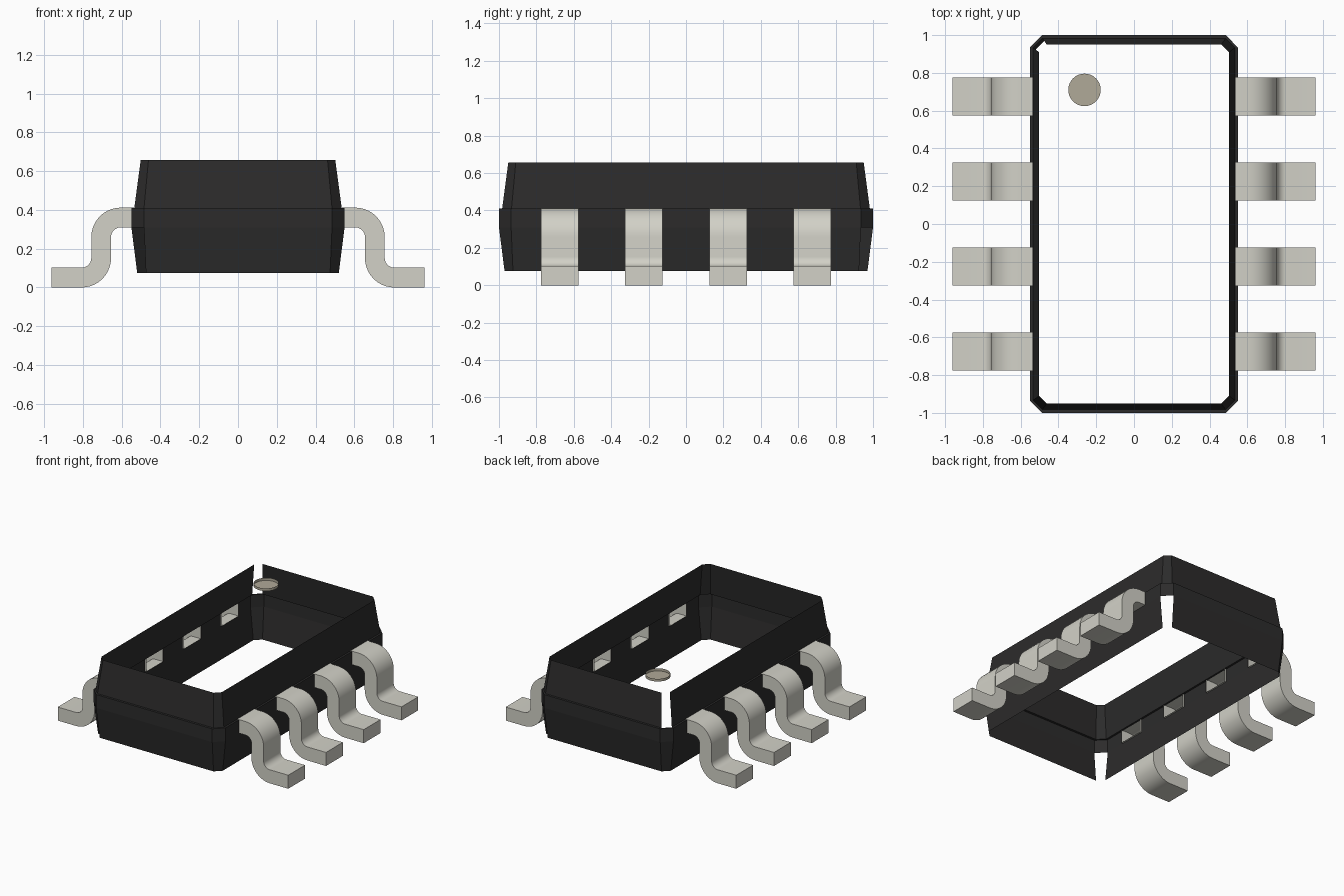
import bpy
import bmesh
from math import pi, sin, cos, radians

cube = bpy.data.objects.get("Cube")
if cube:
    bpy.data.objects.remove(cube, do_unlink=True)


def material(name, color):
    mat = bpy.data.materials.new(name)
    mat.use_nodes = True
    rgba = (*color, 1)
    mat.diffuse_color = rgba
    mat.node_tree.nodes["Principled BSDF"].inputs["Base Color"].default_value = rgba
    return mat


black = material("black_plastic", (0.025, 0.0245, 0.0245))
metal = material("pin_metal", (0.645, 0.638, 0.573))
brown = material("light_brown_mark", (0.435, 0.398, 0.316))


def finish(name, bm, mat, smooth=False):
    mesh = bpy.data.meshes.new(name)
    bm.to_mesh(mesh)
    bm.free()
    obj = bpy.data.objects.new(name, mesh)
    bpy.context.collection.objects.link(obj)
    mesh.materials.append(mat)
    if smooth:
        bpy.ops.object.select_all(action="DESELECT")
        obj.select_set(True)
        bpy.context.view_layer.objects.active = obj
        bpy.ops.object.shade_smooth_by_angle(angle=radians(30))
    return obj


LEG_Y = [-0.675, -0.225, 0.225, 0.675]
HALF = 0.1


# Body shell: chamfered rectangular rings, open at top and bottom
def ring(z, hx, hy, c):
    return [(hx - c, -hy, z), (hx, c - hy, z), (hx, hy - c, z), (hx - c, hy, z),
            (c - hx, hy, z), (-hx, hy - c, z), (-hx, c - hy, z), (c - hx, -hy, z)]


sections = [ring(0.075, 0.52, 0.97, 0.045),
            ring(0.31, 0.55, 1.0, 0.065),
            ring(0.41, 0.55, 1.0, 0.065),
            ring(0.41, 0.535, 0.983, 0.05),
            ring(0.657, 0.502, 0.95, 0.04)]
LOWER, BAND, UPPER = 0, 1, 3
RIGHT_WALL, LEFT_WALL = 1, 5
open_corners = {(LOWER, 2), (LOWER, 6), (UPPER, 4)}

bm = bmesh.new()


def quad(points):
    bm.faces.new([bm.verts.new(p) for p in points])


for level in range(len(sections) - 1):
    lo, hi = sections[level], sections[level + 1]
    for k in range(8):
        n = (k + 1) % 8
        if (level, k) in open_corners:
            continue
        if level == BAND and k in (RIGHT_WALL, LEFT_WALL):
            # Band strips between the leg openings
            x, z0, z1 = lo[k][0], lo[k][2], hi[k][2]
            end = abs(lo[k][1])
            stops = [-end] + [y + s for y in LEG_Y for s in (-HALF, HALF)] + [end]
            for a, b in zip(stops[::2], stops[1::2]):
                if k == LEFT_WALL:
                    a, b = b, a
                quad([(x, a, z0), (x, b, z0), (x, b, z1), (x, a, z1)])
        else:
            quad([lo[k], lo[n], hi[n], hi[k]])
bmesh.ops.remove_doubles(bm, verts=bm.verts, dist=0.0001)
finish("body_shell", bm, black)


# Gull-wing legs: S-shaped strip of constant thickness, open inside the body
def leg_profile(steps=10):
    pairs = [((0.537, 0.412), (0.537, 0.31))]
    for i in range(steps + 1):
        a = pi / 2 * (1 - i / steps)
        pairs.append(tuple((0.605 + r * cos(a), 0.26 + r * sin(a))
                           for r in (0.152, 0.05)))
    for i in range(steps + 1):
        a = pi + pi / 2 * i / steps
        pairs.append(tuple((0.807 + r * cos(a), 0.152 + r * sin(a))
                           for r in (0.05, 0.152)))
    pairs.append(((0.962, 0.102), (0.962, 0)))
    return pairs


def leg(name, y, side):
    bm = bmesh.new()
    loops = []
    for (tx, tz), (ux, uz) in leg_profile():
        loops.append([bm.verts.new((side * x, y + w, z)) for x, w, z in
                      ((tx, -HALF, tz), (tx, HALF, tz), (ux, HALF, uz), (ux, -HALF, uz))])
    for a, b in zip(loops, loops[1:]):
        for j in range(4):
            m = (j + 1) % 4
            bm.faces.new([a[j], b[j], b[m], a[m]])
    bm.faces.new(loops[-1])
    if side < 0:
        bmesh.ops.reverse_faces(bm, faces=bm.faces)
    finish(name, bm, metal, smooth=True)


for number, y in enumerate(LEG_Y, 1):
    leg(f"left_leg_{number}", y, 1)
    leg(f"right_leg_{number}", y, -1)

# Orientation mark: shallow round dimple with a floor and a low rim wall
bm = bmesh.new()
bmesh.ops.create_circle(bm, cap_ends=True, radius=0.086, segments=32)
bmesh.ops.translate(bm, verts=bm.verts, vec=(-0.262, 0.71, 0.637))
rim = bmesh.ops.extrude_edge_only(bm, edges=bm.edges[:])
bmesh.ops.translate(bm, vec=(0, 0, 0.02),
                    verts=[v for v in rim["geom"] if isinstance(v, bmesh.types.BMVert)])
finish("orientation_mark", bm, brown, smooth=True)
